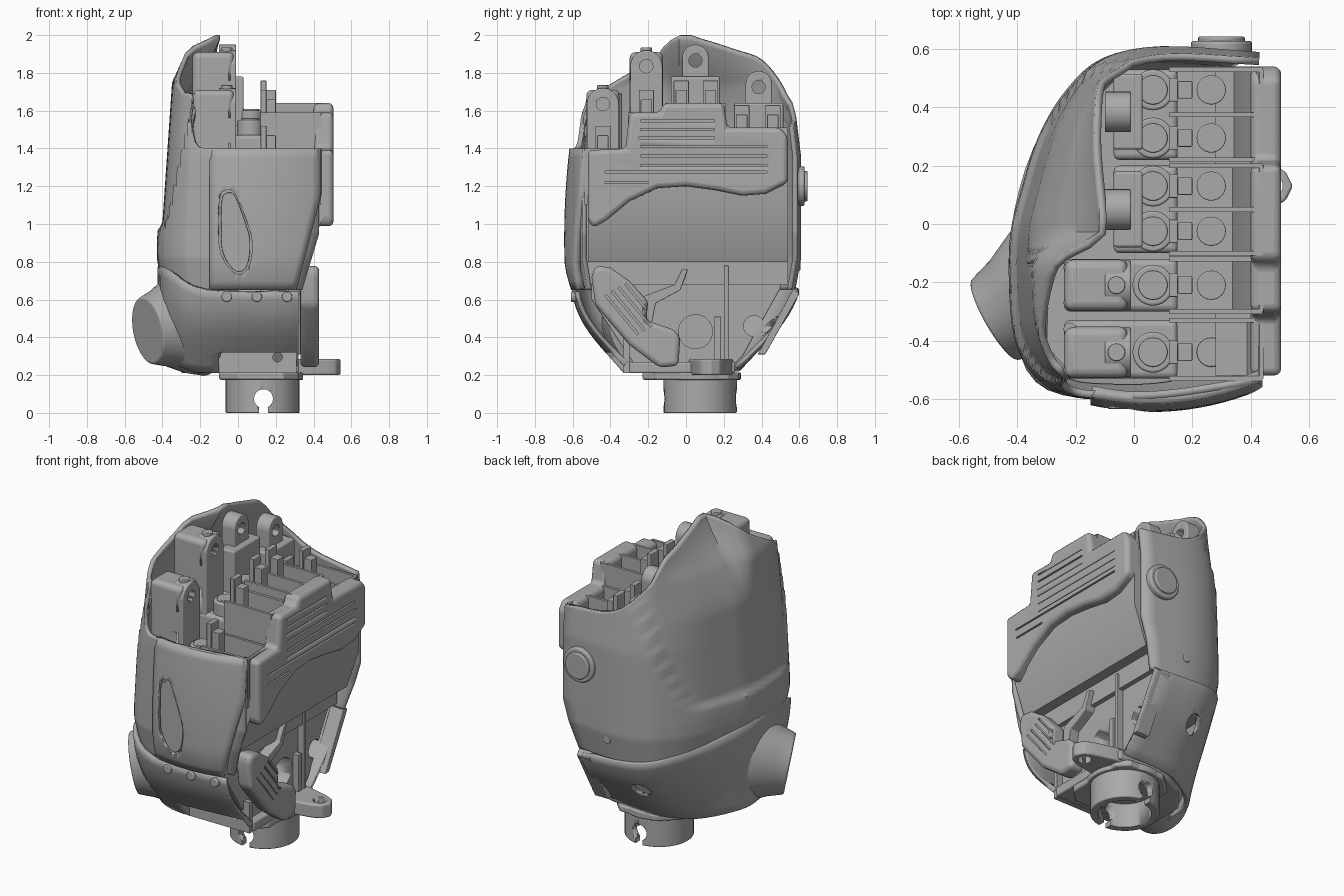
import bpy, bmesh, math
from mathutils import Vector

if "Cube" in bpy.data.objects:
    bpy.data.objects.remove(bpy.data.objects["Cube"])

grey = bpy.data.materials.new("mid grey")
grey.use_nodes = True
grey.diffuse_color = (0.4, 0.4, 0.4, 1)
grey.node_tree.nodes["Principled BSDF"].inputs["Base Color"].default_value = (0.4, 0.4, 0.4, 1)


def finish(name, bm, bevel=0):
    bmesh.ops.recalc_face_normals(bm, faces=bm.faces)
    mesh = bpy.data.meshes.new(name)
    bm.to_mesh(mesh)
    bm.free()
    mesh.materials.append(grey)
    ob = bpy.data.objects.new(name, mesh)
    bpy.context.collection.objects.link(ob)
    if bevel:
        m = ob.modifiers.new("Bevel", 'BEVEL')
        m.width, m.segments, m.limit_method = bevel, 3, 'ANGLE'
    bpy.ops.object.select_all(action='DESELECT')
    ob.select_set(True)
    bpy.context.view_layer.objects.active = ob
    bpy.ops.object.shade_smooth_by_angle(angle=math.radians(35))
    return ob


def prism(name, pts, axis, a, b, bevel=0):
    """Extrude a 2D outline along an axis, from a to b."""
    def place(p, d):
        return {'x': (d, p[0], p[1]), 'y': (p[0], d, p[1]), 'z': (p[0], p[1], d)}[axis]
    bm = bmesh.new()
    lo = [bm.verts.new(place(p, a)) for p in pts]
    hi = [bm.verts.new(place(p, b)) for p in pts]
    bm.faces.new(lo)
    bm.faces.new(hi)
    for i in range(len(pts)):
        j = (i + 1) % len(pts)
        bm.faces.new((lo[i], lo[j], hi[j], hi[i]))
    return finish(name, bm, bevel)


def box(name, x, y, z, bevel=0):
    return prism(name, [(x[0], y[0]), (x[1], y[0]), (x[1], y[1]), (x[0], y[1])], 'z', *z, bevel)


def disc(name, c, r, axis, a, b, bevel=0, n=32):
    pts = [(c[0] + r * math.cos(2 * math.pi * i / n), c[1] + r * math.sin(2 * math.pi * i / n)) for i in range(n)]
    return prism(name, pts, axis, a, b, bevel)


def arch(y, half, bottom, top):
    """Outline of a tab with a round top."""
    arc = [(y + half * math.cos(math.pi * i / 12), top - half + half * math.sin(math.pi * i / 12)) for i in range(13)]
    return [(y - half, bottom), (y + half, bottom)] + arc


def cut(ob, *tools):
    for t in tools:
        m = ob.modifiers.new("Cut", 'BOOLEAN')
        m.operation, m.object, m.solver = 'DIFFERENCE', t, 'EXACT'
        t.hide_render = t.hide_viewport = True


def smooth_curve(pts, steps):
    """Catmull-Rom samples through a list of tuples."""
    P = [Vector(p) for p in pts]
    P = [2 * P[0] - P[1]] + P + [2 * P[-1] - P[-2]]
    out = []
    for i in range(1, len(P) - 2):
        a, b, c, d = P[i - 1:i + 3]
        for s in range(steps):
            t = s / steps
            out.append(0.5 * (2 * b + (c - a) * t + (2 * a - 5 * b + 4 * c - d) * t * t
                              + (3 * b - a - 3 * c + d) * t ** 3))
    return out + [P[-2]]


def clamp(v):
    return max(0, min(1, v))


def sheet(name, rows, thick):
    """Grid surface with thickness towards the inside."""
    bm = bmesh.new()
    grid = [[bm.verts.new(p) for p in row] for row in rows]
    for r, q in zip(grid, grid[1:]):
        for i in range(len(r) - 1):
            bm.faces.new((r[i], r[i + 1], q[i + 1], q[i]))
    ob = finish(name, bm)
    # make the faces point away from the middle
    f = ob.data.polygons[len(ob.data.polygons) // 2]
    if f.normal.dot(Vector((f.center.x, f.center.y, 0))) < 0:
        ob.data.flip_normals()
    m = ob.modifiers.new("Thickness", 'SOLIDIFY')
    m.thickness, m.offset = thick, -1
    return ob


# Outer shell: plan points with the height of the top edge
plan = [(.43, -.55), (.1, -.6), (-.15, -.6), (-.24, -.58), (-.28, -.56), (-.34, -.5), (-.39, -.38), (-.405, -.2),
        (-.4, -.03), (-.37, .1), (-.31, .3), (-.22, .46), (-.1, .57), (.1, .61), (.43, .59)]
tops = [1.4, 1.4, 1.4, 1.44, 1.67, 1.7, 1.77, 1.87, 2, 1.98, 1.925, 1.87, 1.73, 1.57, 1.52]
path = smooth_curve([(x, y, t) for (x, y), t in zip(plan, tops)], 4)
rows = []
for k in range(61):
    row = []
    for x, y, top in path:
        z = 0.65 + (min(top, 2) - 0.65) * k / 60
        sy = 1 - 0.3 * max(0, 0.82 - z) - (0.2 if y > 0 else 0.13) * max(0, z - 1.35)
        if x < 0:
            # raised hand-back plate sits inside a stepped, curved rim
            rise = max(0, (y - .3) / .25, (-.4 - y) / .15)
            step = clamp((z - .97 - .5 * rise ** 2) / .022)
            lean = clamp((z - 1.5) / 0.48) ** 1.6 * clamp((y + 0.13) / 0.09)
            x *= 1.06 - 0.055 * step - 0.17 * clamp(z - 0.9) - .45 * max(0, .82 - z)
            x -= .45 * max(0, z - 1.75) * x / .4
            sy -= .02 * step
            if x < -0.11:
                x += (-0.12 - x) * lean
        else:
            x -= max(0, 0.95 - z) * 0.3 * x / 0.43
        row.append((x, y * sy, z))
    rows.append(row)
sheet("outer_shell", rows, 0.025)

# Lower wrist shell, lofted from a narrow base to a wide rim
low = [(.32, -.33, .25), (-.15, -.33, .21), (-.33, -.3, .25), (-.4, -.1, .26), (-.36, .05, .25),
       (-.2, .2, .22), (0, .28, .22), (.3, .28, .23)]
rim = [(.32, -.59, .64), (-.17, -.6, .65), (-.37, -.5, .75), (-.42, -.2, .8), (-.41, .05, .78),
       (-.31, .33, .73), (-.1, .57, .67), (.3, .6, .64)]
lo_path, hi_path = smooth_curve(low, 4), smooth_curve(rim, 4)
rows = []
for k in range(11):
    t = k / 10
    swell = math.sin(math.pi * t)
    row = []
    for a, b in zip(lo_path, hi_path):
        p = a.lerp(b, t)
        row.append((p.x * (1 + .03 * swell if p.x < 0 else 1), p.y * (1 + .1 * swell), p.z))
    rows.append(row)
wrist_shell = sheet("wrist_shell", rows, 0.03)
cut(wrist_shell, disc("shell_hole_cutter", (-.03, .46), .05, 'y', .3, .8),
    box("shell_notch_cutter", (-.1, .31), (-.7, -.2), (.1, .32)))
notch = box("notch_plate", (-.11, .31), (-.33, -.3), (.21, .4))
cut(notch, disc("notch_hole_cutter", (.21, .295), .025, 'y', -.5, -.28))

# Thumb boss: a flared neck ending in a flat disc
face_c, back_c = Vector((-.48, -.33, .435)), Vector((-.22, -.18, .49))
axis = (face_c - back_c).normalized()
side = axis.cross(Vector((0, 0, 1))).normalized()
up = side.cross(axis)
bm = bmesh.new()
rings = []
for t, r in ((0, .3), (.35, .265), (.7, .21), (1, .18)):
    c = back_c.lerp(face_c, t)
    rings.append([bm.verts.new(c + side * r * .88 * math.cos(i * math.pi / 20) + up * r * math.sin(i * math.pi / 20))
                  for i in range(40)])
for r, q in zip(rings, rings[1:]):
    for i in range(40):
        bm.faces.new((r[i], r[i - 1], q[i - 1], q[i]))
bm.faces.new(rings[0])
bm.faces.new(rings[-1])
finish("thumb_boss", bm, 0.01)

# Bowed front panel with a teardrop island
rows = []
for k in range(17):
    z = .65 + .75 * k / 16
    right = .31 + .13 * clamp((z - .65) / .5)
    xs = [-.15 + (right + .15) * i / 14 for i in range(15)]
    rows.append([(x, -.645 + .07 * ((x - .06) / .36) ** 2 + .12 * (z - .92) ** 2 + .5 * max(0, .8 - z) ** 1.5, z)
                 for x in xs])
panel = sheet("front_panel", rows, 0.04)
tear = [(-.1, 1.1), (-.09, 1.16), (-.05, 1.18), (-.01, 1.15), (.06, .97), (.075, .88), (.06, .78), (.02, .735),
        (-.03, .75), (-.08, .82), (-.1, .9)]
drop = [tuple(p) for p in smooth_curve([(x, z, 0) for x, z in tear + tear[:1]], 4)[:-1]]
cut(panel, prism("teardrop_cutter", [p[:2] for p in drop], 'y', -.7, -.5))
prism("teardrop_island", [((p[0] + .01) * .88 - .01, (p[1] - .95) * .94 + .95) for p in drop], 'y', -.634, -.59, 0.004)
for x in (-.06, .1, .26):
    disc("panel_screw", (x, .615), .027, 'y', -.61, -.56, 0.005, 16)

# Back side details
disc("side_boss", (.3, 1.2), .105, 'y', .58, .628, 0.01)
disc("side_boss_cap", (.3, 1.2), .08, 'y', .6, .643, 0.006)
disc("side_screw", (.12, .78), .025, 'y', .56, .606, 0.004, 16)

# Palm pad with grip grooves
pad = prism("palm_pad", [(-.52, 1.02), (-.49, .98), (-.42, 1.02), (-.3, 1.12), (-.15, 1.19), (0, 1.2), (.15, 1.18),
                         (.3, 1.15), (.42, 1.16), (.54, 1.22), (.54, 1.46), (.5, 1.51), (.22, 1.51), (.2, 1.64),
                         (-.12, 1.64), (-.14, 1.59), (-.3, 1.59), (-.32, 1.4), (-.52, 1.39)], 'x', .4, .505, 0.035)
for z, a, b in ((1.545, -.24, .15), (1.5, -.24, .15), (1.455, -.25, .15), (1.41, -.24, .43), (1.36, -.24, .43),
                (1.31, -.24, .43), (1.275, -.43, .43), (1.22, -.43, -.2)):
    cut(pad, box("groove_cutter", (.493, .6), (a, b), (z - .005, z + .005)))
prism("palm_plate", [(.28, .8), (.365, .8), (.45, 1.04), (.45, 1.3), (.28, 1.3)], 'y', -.52, .54)

# Heel pad with slanted grooves, and the thin arm beside it
heel = prism("heel_pad", [(-.5, .72), (-.48, .78), (-.4, .77), (-.3, .7), (-.2, .59), (-.21, .49), (-.06, .44),
                          (-.03, .4), (-.04, .25), (-.14, .24), (-.3, .36), (-.48, .57)], 'x', .33, .43, 0.03)
for k in range(4):
    y, z = -.43 + k * .035, .62 + k * .02
    cut(heel, prism("heel_cutter", [(y, z), (y + .008, z + .008), (y + .18, z - .2), (y + .172, z - .208)],
                    'x', .418, .5))
prism("heel_arm", [(-.24, .48), (-.22, .62), (-.06, .68), (-.02, .76), (.01, .76), (-.03, .65), (-.16, .58),
                   (-.18, .48)], 'x', .24, .33, 0.004)

# Inner frame seen through the open wrist
frame = prism("inner_frame", [(-.5, .76), (.5, .76), (.5, .66), (.3, .3), (.22, .22), (-.25, .22), (-.5, .6)],
              'x', .12, .27, 0.006)
cut(frame, disc("frame_bore_cutter", (.05, .43), .09, 'x', .15, .4),
    disc("frame_port_cutter", (.36, .46), .055, 'x', 0, .4))
box("frame_rib", (.2, .31), (.2, .225), (.25, .78), 0.004)
box("frame_post", (.2, .31), (.15, .185), (.27, .51), 0.004)
prism("frame_strut", [(.57, .66), (.6, .63), (.42, .31), (.38, .31)], 'x', .24, .33, 0.004)
prism("wrist_floor", [(-.3, -.2), (-.15, -.3), (.32, -.3), (.32, .26), (0, .26), (-.18, .18), (-.3, .03)],
      'z', .21, .27, 0.01)

# Wrist connector, flange and side lug
wc = (.13, .075)
ring = disc("wrist_ring", wc, .195, 'z', 0, .19, 0.006, 48)
cut(ring, disc("wrist_bore_cutter", wc, .15, 'z', -.1, .15),
    disc("wrist_hole_cutter", (.135, .075), .05, 'y', -.5, .5), box("wrist_slot_cutter", (.11, .16), (-.5, .5), (-.1, .07)))
disc("wrist_flange", wc, .215, 'z', .175, .215, 0.006, 48)
prism("flange_tab", [(-.1, -.12), (0, -.23), (.24, -.23), (.32, -.15), (.32, .22), (.26, .28), (.02, .28), (-.1, .17)],
      'z', .175, .215, 0.01)
lug = prism("side_lug", [(.2, -.0), (.34, .03), (.47, .055), (.52, .08), (.545, .13), (.52, .18), (.47, .205),
                         (.34, .24), (.2, .26)], 'z', .2, .285, 0.01)
cut(lug, disc("lug_cutter", (.47, .13), .04, 'z', 0, .5))

# Finger bays: core, dividing walls, motors, guide posts and knuckle tabs
prism("core_body", [(-.3, -.42), (-.2, -.53), (.3, -.53), (.3, .54), (-.06, .5), (-.18, .38), (-.28, .2)],
      'z', .68, 1.2)
bays = [(-.53, -.33, 1.4, 1.72, -.44, True), (-.3, -.12, 1.59, 1.92, -.21, True),
        (-.1, .2, 1.64, 1.95, .05, False), (.22, .53, 1.51, 1.81, .385, False)]
for y0, y1, wall, tip, yc, near in bays:
    back = -.24 if near else -.07
    box("bay_block", (back, .15), (y0, y1), (1.15, wall - .12), 0.02)
    box("bay_floor", (.15, .34), (y0, y1), (1.15, wall - .22))
    for y in (y0, y1) if near else (y0, (y0 + y1) / 2, y1):
        box("bay_wall", (.12, .44), (y - .008, y + .008), (1.1, wall))
    prism("bay_end_wall", [(.33, 1.15), (.445, 1.15), (.445, wall), (.43, wall), (.33, wall - .24)], 'y', y0, y1)
    for y in ((yc,) if near else (y0 + .075, y1 - .07)):
        disc("motor", (.065, y), .07, 'z', wall - .2, wall - .04, 0.008)
        disc("motor_cap", (.065, y), .05, 'z', wall - .1, wall - .03, 0.004)
        disc("gear_stub", (.265, y), .05, 'z', wall - .3, wall - .18, 0.004)
        box("guide_post", (.12, .15), (y - .04, y + .04), (1.15, wall + .12), 0.004)
        box("guide_foot", (.15, .2), (y - .03, y + .03), (1.15, wall + .07), 0.004)
    tab = prism("knuckle_tab", arch(yc, .085 if near else .07, wall - .2, tip), 'x', -.1, -.01, 0.006)
    cut(tab, disc("knuckle_cutter", (yc, tip - .085), .035, 'x', -.3, .2))
    if near:
        # boxy housing with a screw on top and corner screws behind
        housing = box("knuckle_housing", (-.24, -.02), (yc - .088, yc + .088), (wall - .15, tip - .01), 0.03)
        cut(housing, disc("housing_bore_cutter", (yc, tip - .085), .035, 'x', -.1, .2),
            box("housing_slot_cutter", (-.08, .1), (yc - .2, yc - .04), (wall + .03, tip - .16)))
        disc("knuckle_screw", (-.06, yc), .03, 'z', tip - .04, tip + .015, 0.004, 16)
        for y in (y0 + .03, y1 - .03):
            disc("housing_screw", (-.22, y), .022, 'z', wall - .14, tip - .03, 0.003, 16)
    else:
        box("knuckle_base", (-.07, .03), (yc - .13, yc + .13), (wall - .2, tip - .17), 0.01)

# Keep broad faces evenly shaded beside bevels and cuts
for ob in bpy.context.collection.objects:
    if "Bevel" in ob.modifiers or "Cut" in ob.modifiers:
        ob.modifiers.new("Even shading", 'WEIGHTED_NORMAL').keep_sharp = True
